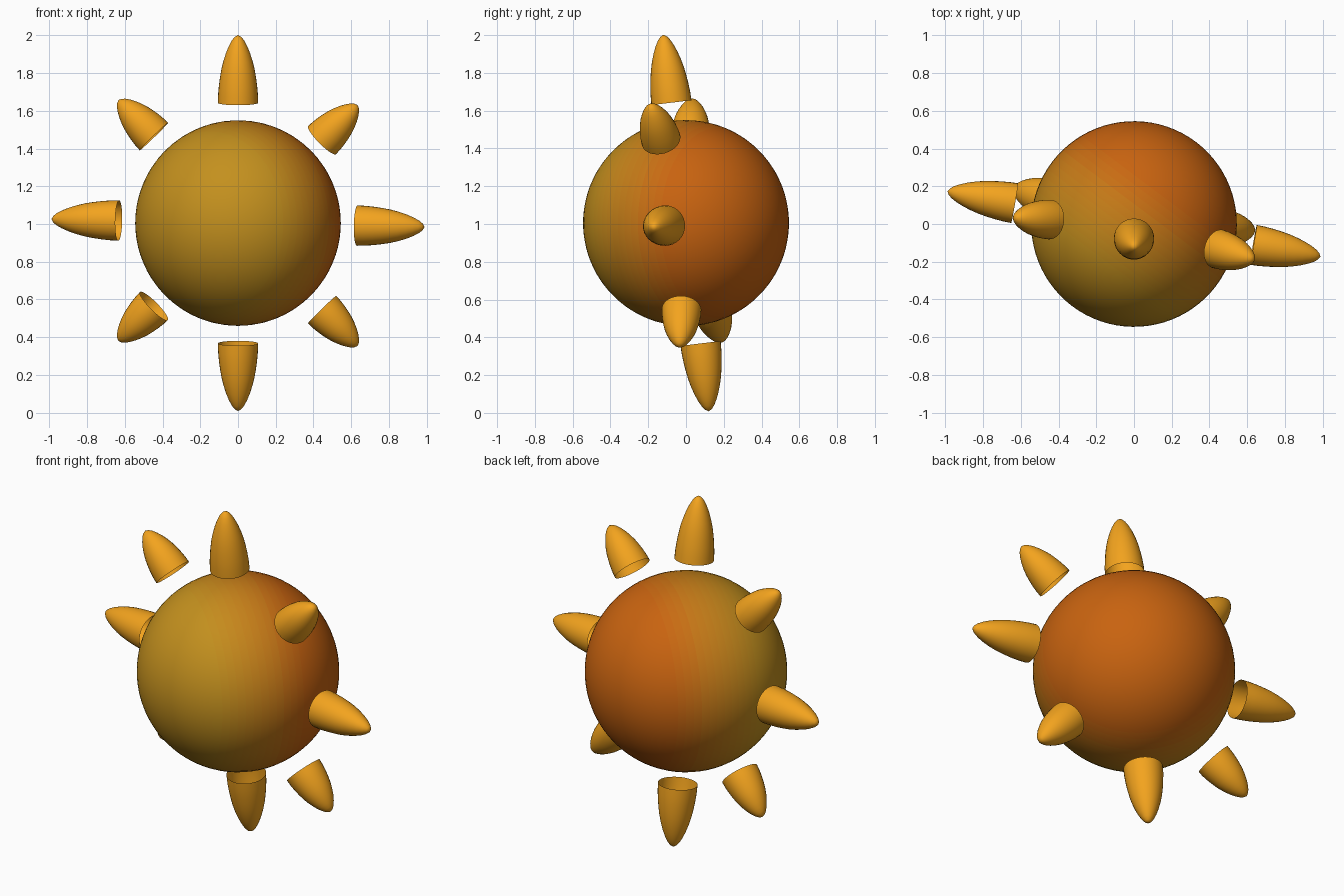
import bpy, bmesh, math
from mathutils import Vector, Matrix

if "Cube" in bpy.data.objects:
    bpy.data.objects.remove(bpy.data.objects["Cube"])

CENTER = Vector((0, 0, 1.005))


def material(name, rgb):
    m = bpy.data.materials.new(name)
    m.diffuse_color = (*rgb, 1)
    m.use_nodes = True
    m.node_tree.nodes["Principled BSDF"].inputs["Base Color"].default_value = m.diffuse_color
    return m


def finish(bm, name, mats):
    bmesh.ops.recalc_face_normals(bm, faces=bm.faces)
    for f in bm.faces:
        f.smooth = True
    me = bpy.data.meshes.new(name)
    bm.to_mesh(me)
    bm.free()
    for m in mats:
        me.materials.append(m)
    ob = bpy.data.objects.new(name, me)
    bpy.context.collection.objects.link(ob)
    return ob


# Ball: gold on the front left, fading in rings to orange at the back
gold, orange = Vector((0.55, 0.28, 0.013)), Vector((0.58, 0.125, 0.005))
BANDS = 14
ball_mats = [material(f"ball_shade_{i}", orange.lerp(gold, i / (BANDS - 1)))
             for i in range(BANDS)]
bm = bmesh.new()
bmesh.ops.create_uvsphere(bm, u_segments=64, v_segments=40, radius=0.545)
for f in bm.faces:
    d = f.calc_center_median().normalized().z
    t = min(max((d + 0.45) / 0.95, 0), 1)
    f.material_index = round(t * (BANDS - 1))
gold_dir = Vector((-0.6, -0.8, 0.0))
bm.transform(Matrix.Translation(CENTER) @ gold_dir.to_track_quat('Z', 'Y').to_matrix().to_4x4())
finish(bm, "ball", ball_mats)

# Spikes: open-based rounded cones floating around a tilted ring
amber = material("amber", (0.9, 0.37, 0.013))
PROFILE = [(0, 1), (0.13, 0.985), (0.26, 0.945), (0.38, 0.89), (0.5, 0.82), (0.62, 0.72),
           (0.74, 0.59), (0.84, 0.45), (0.92, 0.305), (0.97, 0.17)]
SIDES = 32


def spike(name, direction, start, end, radius):
    bm = bmesh.new()
    rings = []
    for t, r in PROFILE:
        z = start + t * (end - start)
        rings.append([bm.verts.new((radius * r * math.cos(a), radius * r * math.sin(a), z))
                      for a in (2 * math.pi * k / SIDES for k in range(SIDES))])
    tip = bm.verts.new((0, 0, end))
    for k in range(SIDES):
        n = (k + 1) % SIDES
        for lo, hi in zip(rings, rings[1:]):
            bm.faces.new((lo[k], lo[n], hi[n], hi[k]))
        bm.faces.new((rings[-1][k], rings[-1][n], tip))
    bm.transform(Matrix.Translation(CENTER) @ direction.to_track_quat('Z', 'Y').to_matrix().to_4x4())
    finish(bm, name, [amber])


ring_up = Vector((0, -0.12, 0.993)).normalized()
ring_side = Vector((0.985, -0.172, -0.0208)).normalized()
for i in range(8):
    a = i * math.pi / 4
    d = ring_side * math.cos(a) + ring_up * math.sin(a)
    if i % 2 == 0:
        spike(f"long_spike_{i // 2 + 1}", d, 0.642, 1.004, 0.107)
    else:
        spike(f"short_spike_{i // 2 + 1}", d, 0.64, 0.91, 0.105)
